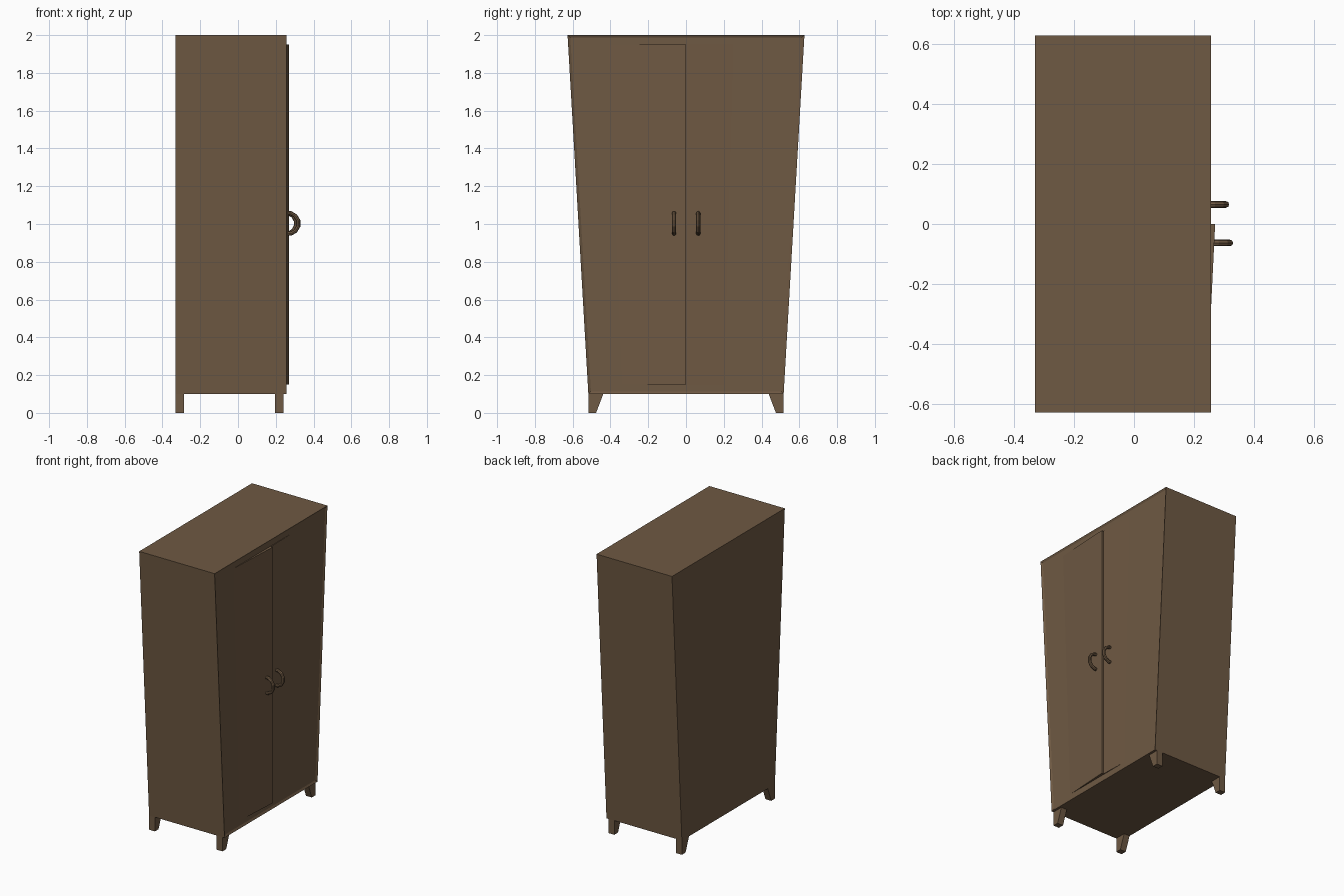
import bpy, bmesh, math

if "Cube" in bpy.data.objects:
    bpy.data.objects.remove(bpy.data.objects["Cube"])

brown = bpy.data.materials.new("brown_wood")
brown.diffuse_color = (0.158, 0.1, 0.056, 1)
brown.use_nodes = True
brown.node_tree.nodes["Principled BSDF"].inputs["Base Color"].default_value = brown.diffuse_color


def finish(bm, name):
    bmesh.ops.recalc_face_normals(bm, faces=bm.faces[:])
    me = bpy.data.meshes.new(name)
    bm.to_mesh(me)
    bm.free()
    me.materials.append(brown)
    ob = bpy.data.objects.new(name, me)
    bpy.context.collection.objects.link(ob)
    return ob


def loft(bm, rings):
    """Bridge successive point rings and cap both ends."""
    vs = [[bm.verts.new(p) for p in r] for r in rings]
    n = len(vs[0])
    for a, b in zip(vs, vs[1:]):
        for i in range(n):
            j = (i + 1) % n
            bm.faces.new((a[i], a[j], b[j], b[i]))
    bm.faces.new(vs[0][::-1])
    bm.faces.new(vs[-1])


# tapered cabinet; its +x face is inset and slightly recessed to form a frame
BACK, FRONT, PANEL = -0.33, 0.257, 0.25
bm = bmesh.new()
outline = [(-0.517, 0.1), (0.517, 0.1), (0.627, 2.0), (-0.627, 2.0)]
loft(bm, [[(x, y, z) for y, z in outline] for x in (BACK, FRONT)])
bmesh.ops.recalc_face_normals(bm, faces=bm.faces[:])
front = [f for f in bm.faces if f.normal.x > 0.9]
bmesh.ops.inset_region(bm, faces=front, thickness=0.02, depth=0)
for v in front[0].verts:
    v.co.x = PANEL
finish(bm, "cabinet")


# doors: each swings slightly out of the panel towards the middle
def door(name, edge_top, edge_bottom, x_mid):
    bm = bmesh.new()
    rings = []
    for z, edge in ((0.15, edge_bottom), (1.95, edge_top)):
        rings.append([(PANEL, edge, z), (x_mid, 0, z),
                      (PANEL - 0.01, 0, z), (PANEL - 0.01, edge, z)])
    loft(bm, rings)
    finish(bm, name)


door("left_door", -0.41, -0.34, 0.27)
door("right_door", 0.25, 0.2, 0.2555)


# bowed handles: low-poly arcs standing out of the doors
def handle(name, y, tip):
    R, r, sides = 0.056, 0.011, 8
    bm = bmesh.new()
    rings = []
    for deg in range(-105, 106, 30):
        a = math.radians(deg)
        ring = []
        for k in range(sides):
            t = 2 * math.pi * k / sides
            rad = R + r * math.cos(t)
            ring.append((tip - R - r + 0.002 + rad * math.cos(a),
                         y + r * math.sin(t), 1.003 + rad * math.sin(a)))
        rings.append(ring)
    loft(bm, rings)
    finish(bm, name)


handle("left_handle", -0.063, 0.33)
handle("right_handle", 0.065, 0.317)

# legs: straight outside, tapered inside
for end, x0, x1 in (("back", -0.33, -0.285), ("front", 0.196, 0.241)):
    for side, s in (("left", -1), ("right", 1)):
        bm = bmesh.new()
        prof = [(0.517, 0), (0.517, 0.1), (0.438, 0.1), (0.476, 0)]
        loft(bm, [[(x, s * y, z) for y, z in prof] for x in (x0, x1)])
        finish(bm, f"{end}_{side}_leg")
